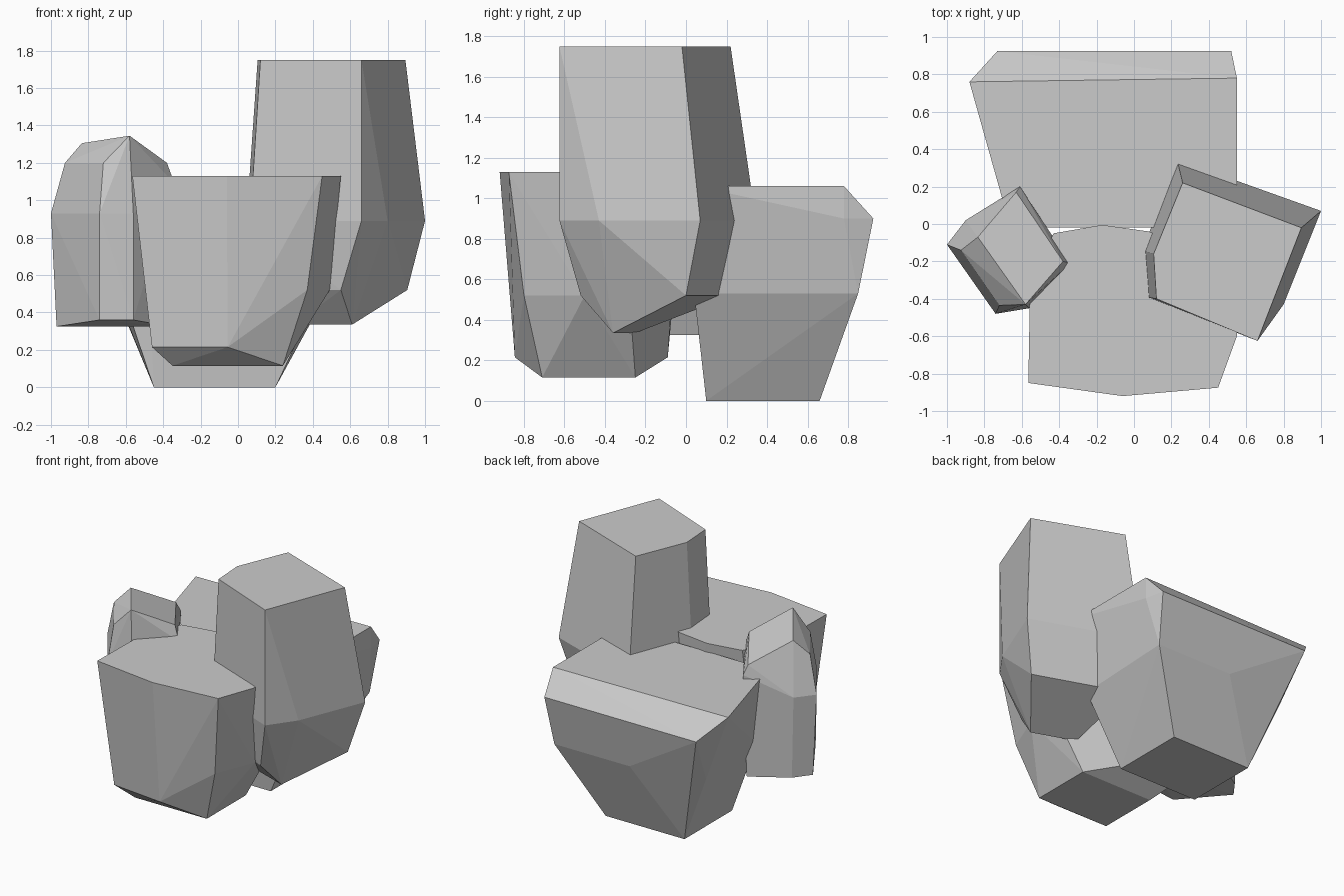
import bpy, bmesh, math


def rock(name, levels):
    """Convex faceted boulder from corner points grouped by height (z, [(x, y), ...])."""
    bm = bmesh.new()
    for z, ring in levels:
        for x, y in ring:
            bm.verts.new((x, y, z))
    bmesh.ops.convex_hull(bm, input=bm.verts[:])
    loose = [v for v in bm.verts if not v.link_faces]
    bmesh.ops.delete(bm, geom=loose, context='VERTS')
    bmesh.ops.dissolve_limit(bm, angle_limit=math.radians(2),
                             verts=bm.verts[:], edges=bm.edges[:])
    bmesh.ops.recalc_face_normals(bm, faces=bm.faces[:])
    mesh = bpy.data.meshes.new(name)
    bm.to_mesh(mesh)
    bm.free()
    obj = bpy.data.objects.new(name, mesh)
    bpy.context.collection.objects.link(obj)
    return obj


# Tall boulder on the right
rock("tall_rock", [
    (1.75, [(.26, .22), (.895, -.02), (.66, -.625), (.12, -.40), (.105, -.16)]),
    (.89, [(.23, .345), (1.0, .07), (.80, -.43), (.66, -.625), (.065, -.39), (.045, -.14)]),
    (.52, [(.905, 0), (.25, .23), (.55, -.52), (.15, -.35)]),
    (.335, [(.61, -.36), (.30, -.25)]),
])

# Wide boulder at the back, with a chamfered rear top edge
rock("back_rock", [
    (1.06, [(-.88, .76), (.55, .78), (.55, .05), (.3, -.02), (-.5, -.02), (-.70, .12)]),
    (.90, [(-.73, .925), (.52, .925), (.55, .78)]),
    (.53, [(.49, .85), (-.13, .85), (-.67, .72), (-.63, .07), (.45, .04)]),
    (0, [(.20, .66), (-.45, .66), (-.45, .10), (.20, .10)]),
])

# Flat-topped boulder at the front
rock("front_rock", [
    (1.13, [(-.565, -.85), (-.06, -.92), (.45, -.875), (.55, -.6), (.55, -.25),
            (.08, -.04), (-.17, -.005), (-.43, -.05), (-.555, -.3)]),
    (.52, [(.37, -.80), (.49, -.5), (.47, -.28), (.05, -.07)]),
    (.215, [(-.46, -.80), (-.055, -.845), (-.055, -.09), (-.45, -.17)]),
    (.115, [(.24, -.71), (.24, -.25), (-.35, -.25), (-.35, -.71)]),
])

# Small leaning boulder on the left
rock("small_rock", [
    (1.345, [(-.58, -.43)]),
    (1.305, [(-.835, -.07)]),
    (1.20, [(-.925, -.14), (-.72, -.435), (-.38, -.20)]),
    (1.16, [(-.63, .17)]),
    (1.09, [(-.61, .20), (-.34, -.21)]),
    (.93, [(-1.0, -.11), (-.90, .02), (-.74, -.48), (-.56, -.45)]),
    (.36, [(-.74, -.47), (-.56, -.45)]),
    (.325, [(-.97, -.11), (-.88, .01), (-.62, .17), (-.36, -.21)]),
])
